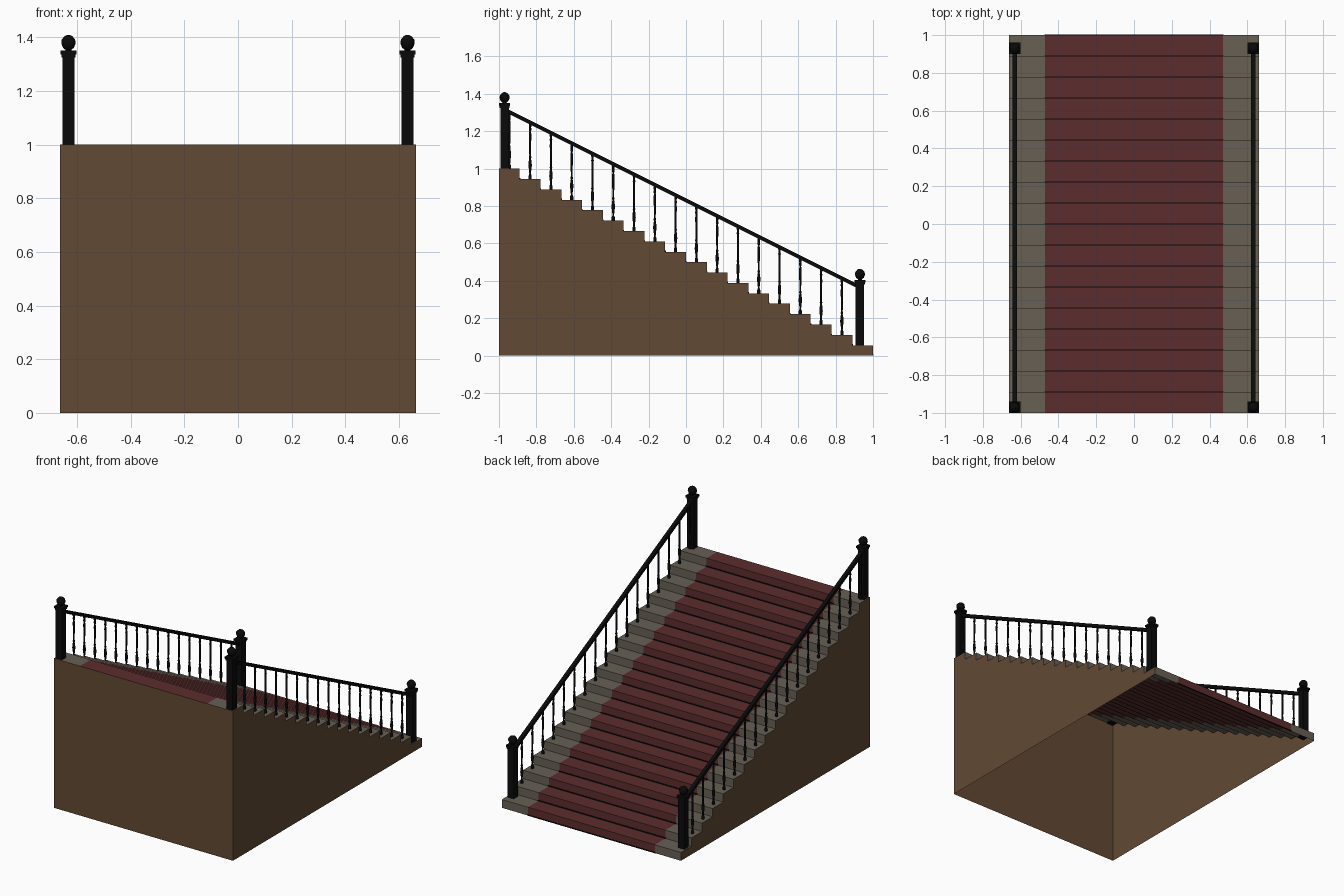
import bpy, bmesh, math
from mathutils import Vector, Matrix

if "Cube" in bpy.data.objects:
    bpy.data.objects.remove(bpy.data.objects["Cube"])

N = 18                      # steps
D, R = 2 / N, 1 / N         # tread depth, riser height
W, C = 0.663, 0.47          # half widths of the flight and the carpet
RX = 0.632                  # x of the railings


def mat(name, rgb):
    m = bpy.data.materials.new(name)
    m.diffuse_color = (*rgb, 1)
    m.use_nodes = True
    m.node_tree.nodes["Principled BSDF"].inputs["Base Color"].default_value = m.diffuse_color
    return m


BROWN = mat("brown_wood", (0.122, 0.068, 0.033))
STONE = mat("grey_stone", (0.136, 0.117, 0.091))
RED = mat("red_carpet", (0.107, 0.026, 0.027))
BLACK = mat("black_iron", (0.003, 0.003, 0.003))


def finish(name, bm, mats, smooth=False):
    me = bpy.data.meshes.new(name)
    bm.to_mesh(me)
    bm.free()
    for m in mats:
        me.materials.append(m)
    ob = bpy.data.objects.new(name, me)
    bpy.context.collection.objects.link(ob)
    if smooth:
        bpy.ops.object.select_all(action='DESELECT')
        ob.select_set(True)
        bpy.context.view_layer.objects.active = ob
        bpy.ops.object.shade_smooth_by_angle(angle=math.radians(50))
    return ob


def quad(bm, pts, mi=0):
    f = bm.faces.new([bm.verts.new(p) for p in pts])
    f.material_index = mi


def box(bm, c, s, rot=Matrix()):
    m = Matrix.Translation(c) @ rot @ Matrix.Diagonal((*s, 1))
    bmesh.ops.create_cube(bm, size=1, matrix=m)


def lathe(bm, x, y, prof, n=8):
    """Closed turned shape from (radius, z) pairs."""
    rings = [[bm.verts.new((x + r * math.cos((i + .5) * math.tau / n),
                            y + r * math.sin((i + .5) * math.tau / n), z))
              for i in range(n)] for r, z in prof]
    for a, b in zip(rings, rings[1:]):
        for i in range(n):
            j = (i + 1) % n
            bm.faces.new((a[i], a[j], b[j], b[i]))
    bm.faces.new(rings[0][::-1])
    bm.faces.new(rings[-1])


# Steps: an open sheet, with the carpet as its middle strip
bm = bmesh.new()
for k in range(N):
    y0, y1, z = -1 + k * D, -1 + (k + 1) * D, 1 - k * R
    for a, b, mi in ((-W, -C, 0), (-C, C, 1), (C, W, 0)):
        quad(bm, [(a, y0, z), (b, y0, z), (b, y1, z), (a, y1, z)], mi)
        quad(bm, [(a, y1, z), (b, y1, z), (b, y1, z - R), (a, y1, z - R)], mi)
bmesh.ops.remove_doubles(bm, verts=bm.verts, dist=1e-5)
finish("carpeted_steps", bm, [STONE, RED])

# Side walls and front wall, open underneath
bm = bmesh.new()
for k in range(N):
    y0, y1, z = -1 + k * D, -1 + (k + 1) * D, 1 - k * R
    quad(bm, [(W, y0, 0), (W, y1, 0), (W, y1, z), (W, y0, z)])
    quad(bm, [(-W, y0, z), (-W, y1, z), (-W, y1, 0), (-W, y0, 0)])
quad(bm, [(-W, -1, 0), (W, -1, 0), (W, -1, 1), (-W, -1, 1)])
finish("stair_walls", bm, [BROWN])

# Thin carpet rods at the foot of every riser
bm = bmesh.new()
for k in range(N):
    box(bm, (0, -1 + (k + 1) * D, 1 - (k + 1) * R + 0.003), (0.95, 0.006, 0.006))
finish("carpet_rods", bm, [BLACK])

# Turned baluster outline: (radius, fraction of height)
BAL = [(.009, 0), (.009, .06), (.005, .09), (.006, .14), (.010, .24), (.008, .32),
       (.005, .37), (.008, .39), (.005, .42), (.006, .60), (.007, .80),
       (.005, .86), (.008, .89), (.006, .92), (.008, 1)]
BALL = [(.014, .345), (.012, .353), (.022, .361), (.029, .377), (.027, .391),
        (.016, .404), (.004, .409)]

for side, sx in (("left", -1), ("right", 1)):
    x = sx * RX
    # Newel posts with caps and ball finials
    for end, y, z in (("top", -0.97, 1.0), ("bottom", 0.93, R)):
        bm = bmesh.new()
        box(bm, (x, y, z + .165), (.046, .046, .35))
        box(bm, (x, y, z + .331), (.052, .052, .012))
        box(bm, (x, y, z + .343), (.060, .060, .014))
        finish(f"{side}_{end}_newel_post", bm, [BLACK])
        bm = bmesh.new()
        lathe(bm, x, y, [(r, z + h) for r, h in BALL])
        finish(f"{side}_{end}_finial", bm, [BLACK], True)

    # Sloping handrail
    bm = bmesh.new()
    a, b = Vector((x, -0.95, 1.305)), Vector((x, 0.92, 0.37))
    d = b - a
    box(bm, (a + b) / 2, (.024, d.length, .02),
        Matrix.Rotation(math.atan2(d.z, d.y), 4, 'X'))
    finish(f"{side}_handrail", bm, [BLACK])

    # One baluster in the middle of each tread
    bm = bmesh.new()
    for k in range(N - 1):
        lathe(bm, x, -1 + (k + .5) * D, [(r, 1 - k * R + h * .298) for r, h in BAL])
    finish(f"{side}_balusters", bm, [BLACK], True)
